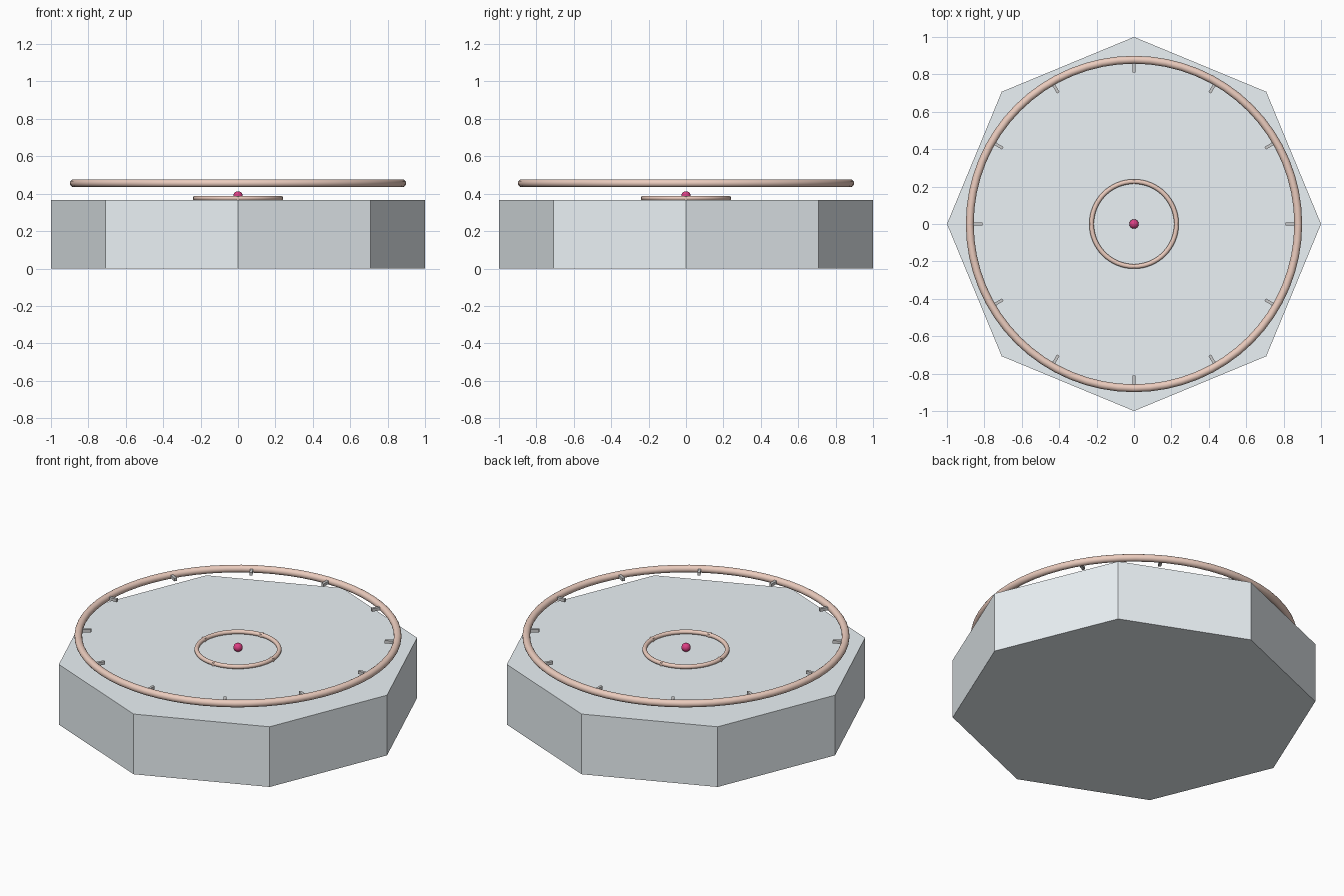
import bpy, math

if "Cube" in bpy.data.objects:
    bpy.data.objects.remove(bpy.data.objects["Cube"])

def material(name, rgb):
    m = bpy.data.materials.new(name)
    m.diffuse_color = (*rgb, 1)
    m.use_nodes = True
    m.node_tree.nodes["Principled BSDF"].inputs["Base Color"].default_value = m.diffuse_color
    return m

copper = material("copper", (0.83, 0.60, 0.51))
magenta = material("magenta", (0.72, 0.05, 0.23))
pale = material("pale_blue_white", (0.83, 0.89, 0.92))

def finish(name, mat=None, smooth=False):
    ob = bpy.context.object
    ob.name = name
    if mat:
        ob.data.materials.append(mat)
    if smooth:
        bpy.ops.object.shade_smooth_by_angle(angle=math.radians(60))
    return ob

def ring(name, radius, tube, z):
    bpy.ops.mesh.primitive_torus_add(major_radius=radius, minor_radius=tube,
                                     major_segments=64, minor_segments=16, location=(0, 0, z))
    finish(name, copper, True)

def radial_ticks(name, count, r0, r1, width, height, z, mat=None):
    for i in range(count):
        a = i * math.tau / count
        r = (r0 + r1) / 2
        bpy.ops.mesh.primitive_cube_add(size=1, location=(r * math.cos(a), r * math.sin(a), z),
                                        rotation=(0, 0, a))
        finish(f"{name}_{i + 1}", mat).scale = (r1 - r0, width, height)

# Octagonal base with corners on the axes
BASE_H = 0.365
bpy.ops.mesh.primitive_cylinder_add(vertices=8, radius=1, depth=BASE_H, location=(0, 0, BASE_H / 2))
base = finish("octagonal_base", pale)
# Put a corner exactly on the +x axis
v = base.data.vertices[0].co
base.rotation_euler.z = -math.atan2(v.y, v.x)

# Floating outer ring with twelve ticks
ring("outer_ring", 0.878, 0.021, 0.456)
radial_ticks("outer_tick", 12, 0.81, 0.87, 0.016, 0.018, 0.456)

# Small inner ring with four markers
ring("inner_ring", 0.227, 0.0125, 0.376)
radial_ticks("inner_marker", 4, 0.215, 0.24, 0.012, 0.02, 0.376, copper)

# Centre bead
bpy.ops.mesh.primitive_uv_sphere_add(segments=24, ring_count=12, radius=0.025, location=(0, 0, 0.388))
finish("centre_bead", magenta, True)
